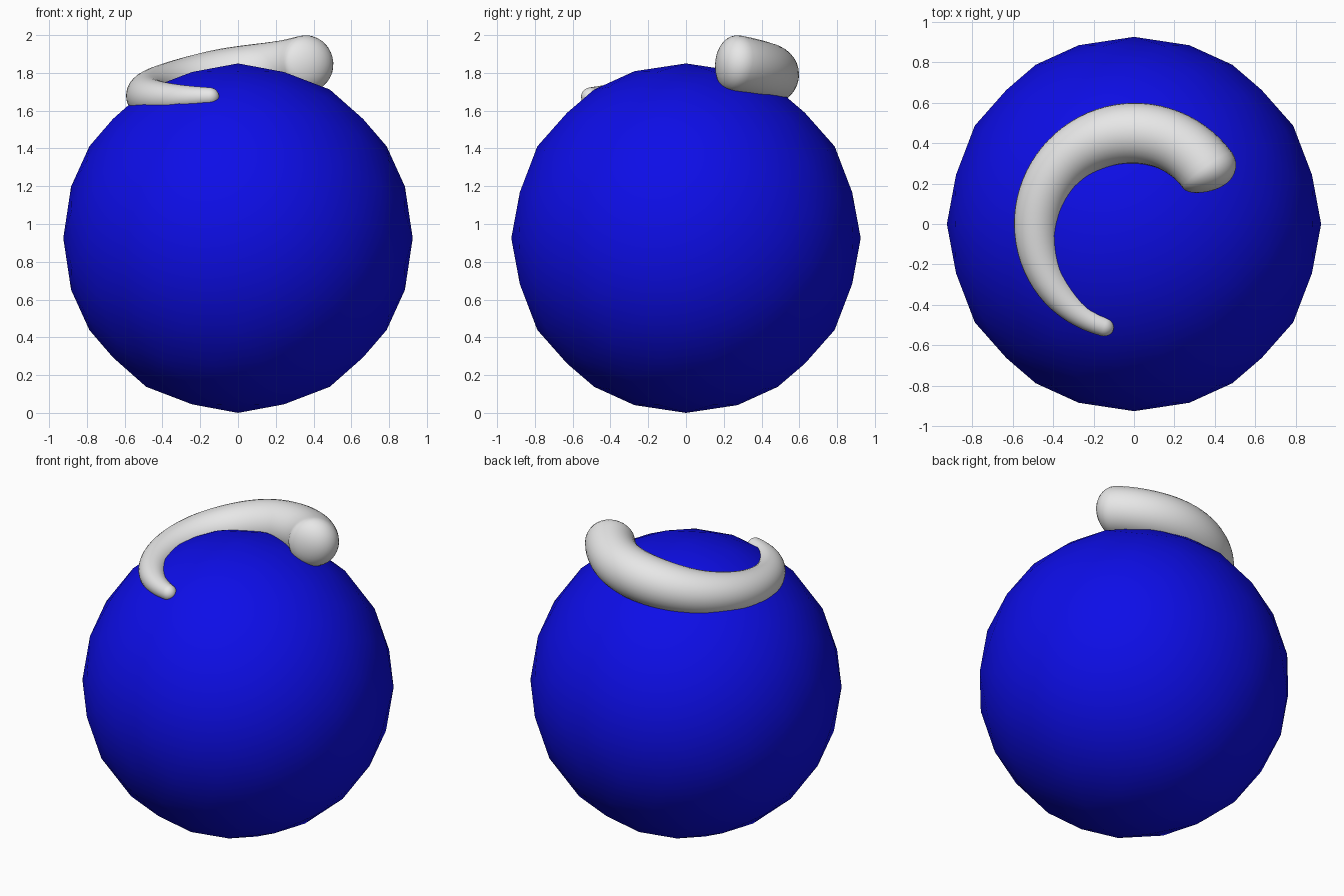
import bpy, bmesh, math
from mathutils import Matrix, Vector

if "Cube" in bpy.data.objects:
    bpy.data.objects.remove(bpy.data.objects["Cube"], do_unlink=True)


def material(name, rgb):
    mat = bpy.data.materials.new(name)
    mat.use_nodes = True
    mat.diffuse_color = (*rgb, 1)
    mat.node_tree.nodes["Principled BSDF"].inputs["Base Color"].default_value = (*rgb, 1)
    return mat


def add_object(name, bm, mat):
    bmesh.ops.recalc_face_normals(bm, faces=bm.faces)
    for face in bm.faces:
        face.smooth = True
    mesh = bpy.data.meshes.new(name)
    bm.to_mesh(mesh)
    bm.free()
    mesh.materials.append(mat)
    obj = bpy.data.objects.new(name, mesh)
    bpy.context.collection.objects.link(obj)
    return obj


blue = material("deep blue", (0.004, 0.004, 0.8))
grey = material("light grey", (0.8, 0.8, 0.8))

# Ball: coarse icosphere turned so that an edge, not a corner, is on top
RADIUS = 0.925
tilt = math.atan(2) / 2
bm = bmesh.new()
bmesh.ops.create_icosphere(bm, subdivisions=3, radius=RADIUS)
turn = Matrix.Rotation(math.pi / 2, 4, 'Z') @ Matrix.Rotation(-tilt, 4, 'Y')
bm.transform(Matrix.Translation((0, 0, RADIUS)) @ turn)
add_object("ball", bm, blue)

# Curl: keys every 40 degrees of (distance from axis, height, thickness)
KEYS = [Vector(k) for k in (
    (0.45, 1.865, 0.15), (0.45, 1.82, 0.15), (0.45, 1.78, 0.148), (0.462, 1.725, 0.132),
    (0.478, 1.68, 0.115), (0.505, 1.665, 0.085), (0.53, 1.675, 0.045))]
FIRST, STEP, START, END = 20, 40, 23, 259


def sample(deg):
    """Smooth blend of the keys at an angle."""
    t = (deg - FIRST) / STEP
    i = min(int(t), len(KEYS) - 2)
    t -= i
    a, b, c, d = (KEYS[max(0, min(len(KEYS) - 1, i + k))] for k in (-1, 0, 1, 2))
    return b + (c - a) * t / 2 + (2 * a - 5 * b + 4 * c - d) * t**2 / 2 \
        + (3 * b - a - 3 * c + d) * t**3 / 2


def centre(deg):
    dist, z, _ = sample(deg)
    a = math.radians(deg)
    return Vector((dist * math.cos(a), dist * math.sin(a), z))


def dome(deg):
    """Rounding of the blunt start and the small tip."""
    u = min(1, (deg - START) / 13, (END - deg) / 5)
    return math.sqrt(max(0, 1 - (1 - u)**2))


SIDES = 32
angles = [START + 13 * (1 - math.cos(k * math.pi / 16)) for k in range(1, 9)]
angles += [START + 13 + (END - 5 - START - 13) * k / 48 for k in range(1, 49)]
angles += [END - 5 + 5 * math.sin(k * math.pi / 14) for k in range(1, 7)]

bm = bmesh.new()
rings = []
for deg in angles:
    mid = centre(deg)
    along = (centre(deg + 0.5) - centre(deg - 0.5)).normalized()
    side = along.cross(Vector((0, 0, 1))).normalized()
    up = side.cross(along)
    r = sample(deg)[2] * dome(deg)
    rings.append([bm.verts.new(mid + r * (math.cos(a) * side + math.sin(a) * up))
                  for a in (2 * math.pi * k / SIDES for k in range(SIDES))])
for low, high in zip(rings, rings[1:]):
    for k in range(SIDES):
        n = (k + 1) % SIDES
        bm.faces.new((low[k], low[n], high[n], high[k]))
for ring, deg in ((rings[0], START), (rings[-1], END)):
    pole = bm.verts.new(centre(deg))
    for k in range(SIDES):
        bm.faces.new((ring[k], ring[(k + 1) % SIDES], pole))
add_object("curl", bm, grey)
